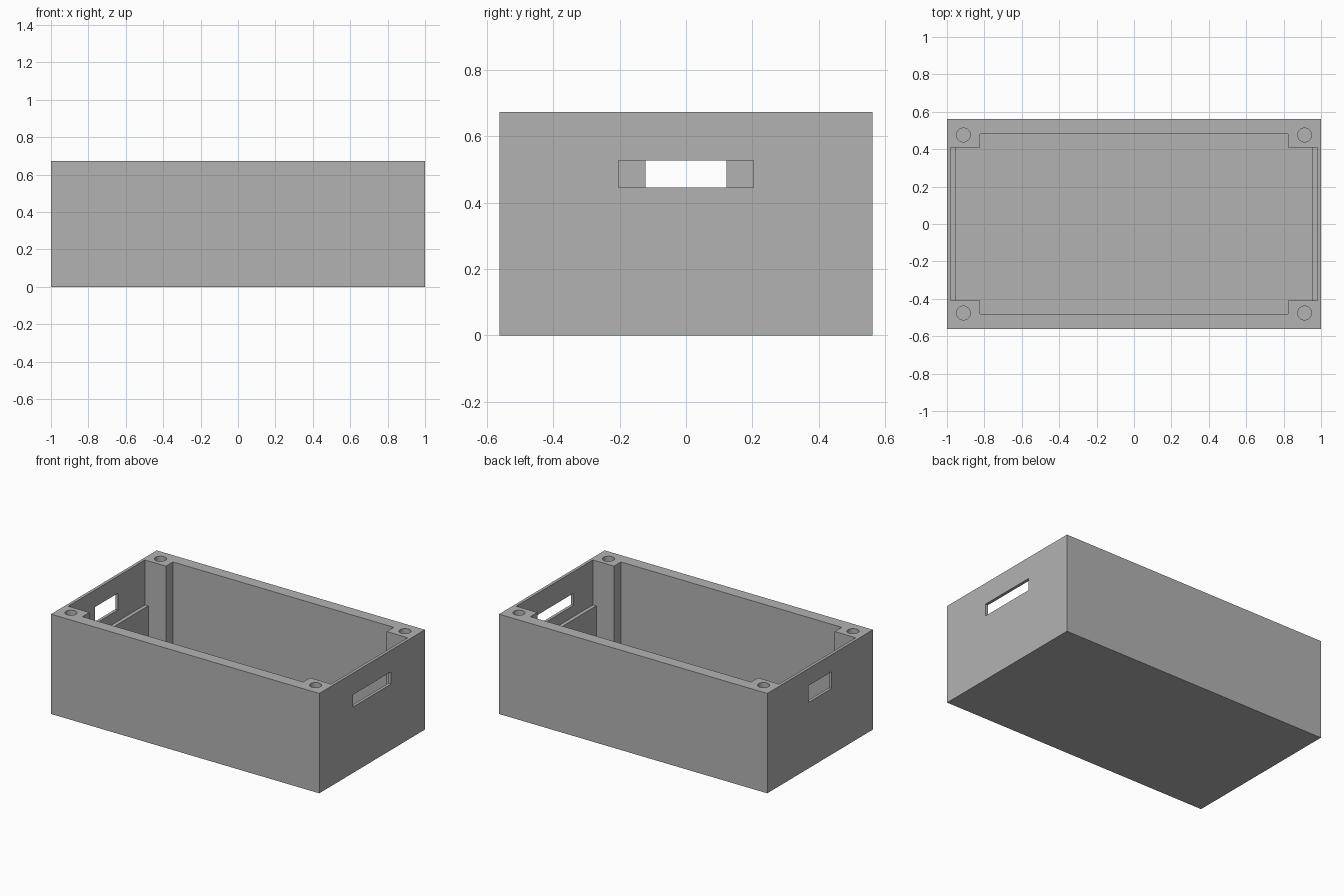
import bpy

old = bpy.data.objects.get("Cube")
if old:
    bpy.data.objects.remove(old, do_unlink=True)

# Overall size and inner dimensions
HX, HY, H = 1.0, 0.5625, 0.673
FLOOR, LEDGE = 0.045, 0.37
POST_X, POST_Y = 0.823, 0.408
ABOVE = H + 0.1

grey = bpy.data.materials.new("matte grey")
grey.use_nodes = True
colour = (0.45, 0.45, 0.45, 1)
grey.diffuse_color = colour
grey.node_tree.nodes["Principled BSDF"].inputs["Base Color"].default_value = colour


def block(name, x0, x1, y0, y1, z0, z1):
    bpy.ops.mesh.primitive_cube_add(
        size=1, location=((x0 + x1) / 2, (y0 + y1) / 2, (z0 + z1) / 2))
    ob = bpy.context.object
    ob.name = name
    ob.scale = (x1 - x0, y1 - y0, z1 - z0)
    bpy.ops.object.transform_apply(location=True, rotation=False, scale=True)
    return ob


def cut(target, cutter):
    mod = target.modifiers.new("cut", 'BOOLEAN')
    mod.operation = 'DIFFERENCE'
    mod.solver = 'EXACT'
    mod.object = cutter
    bpy.context.view_layer.objects.active = target
    bpy.ops.object.modifier_apply(modifier=mod.name)
    bpy.data.objects.remove(cutter, do_unlink=True)


crate = block("crate", -HX, HX, -HY, HY, 0, H)
crate.data.materials.append(grey)

# Main cavity between the corner posts
cut(crate, block("long_cavity", -POST_X, POST_X, -0.4825, 0.4825, FLOOR, ABOVE))
cut(crate, block("wide_cavity", -0.955, 0.955, -POST_Y, POST_Y, FLOOR, ABOVE))

# Thinner end walls above the ledge
cut(crate, block("ledge_cavity", -0.98, 0.98, -POST_Y, POST_Y, LEDGE, ABOVE))

# Handle slots: wide one on the left end, short and taller one on the right end
cut(crate, block("left_slot", 0.9, 1.1, -0.203, 0.203, 0.445, 0.527))
cut(crate, block("right_slot", -1.1, -0.9, -0.122, 0.122, 0.445, 0.558))

# Round sockets in the tops of the corner posts
for sx in (-1, 1):
    for sy in (-1, 1):
        bpy.ops.mesh.primitive_cylinder_add(
            vertices=32, radius=0.037, depth=0.2, location=(sx * 0.912, sy * 0.476, H))
        cut(crate, bpy.context.object)

# Smooth socket walls, sharp box edges
bpy.ops.object.select_all(action='DESELECT')
crate.select_set(True)
bpy.context.view_layer.objects.active = crate
bpy.ops.object.shade_smooth_by_angle()
